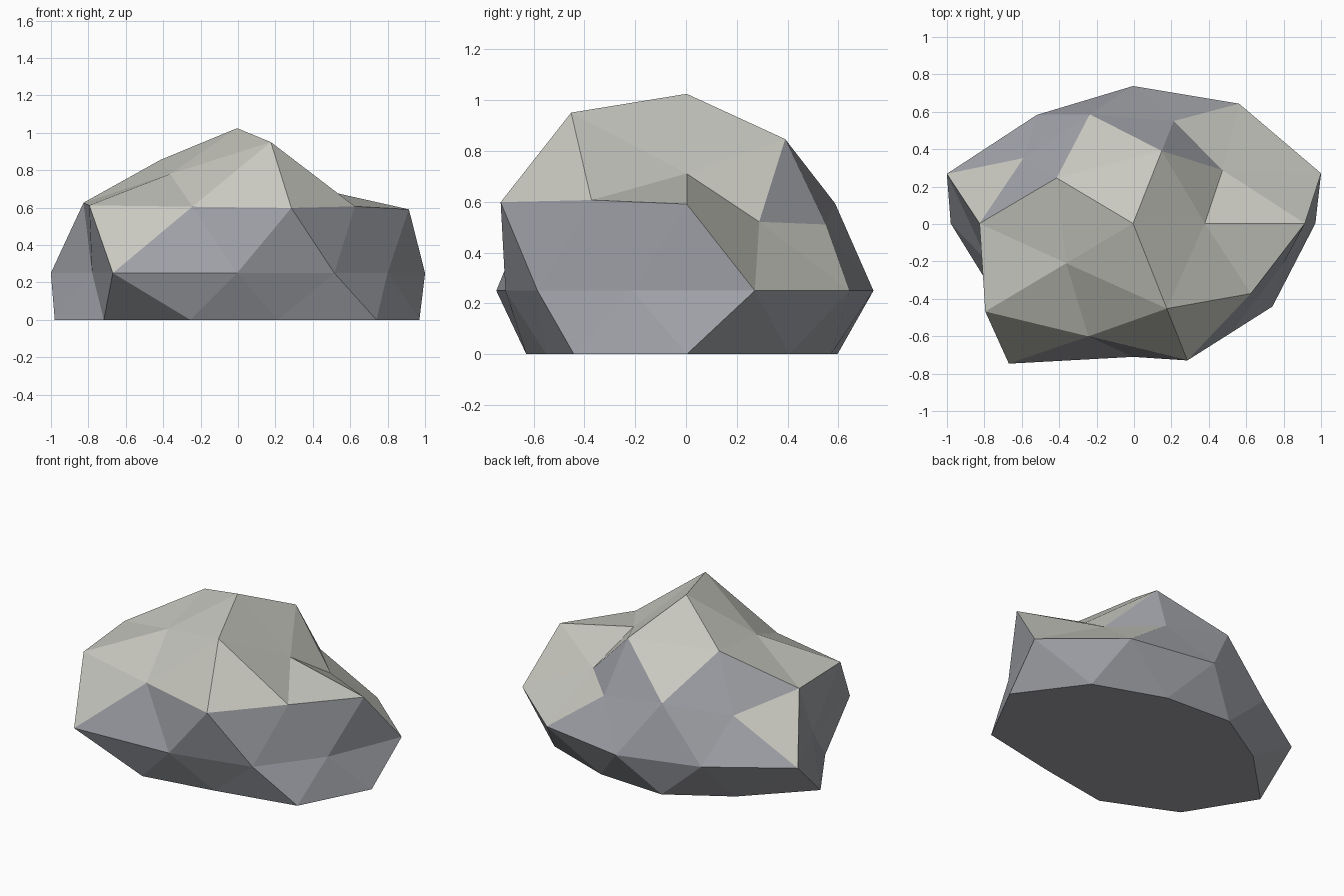
import bpy, bmesh, math

if "Cube" in bpy.data.objects:
    bpy.data.objects.remove(bpy.data.objects["Cube"])

# Spread factor for each vertex of a unit icosphere: ring -> values in order of angle.
# Ring: (lowest unit z, start angle, step, factors)
RINGS = [
    (0.95, 0, 360, [1.044]),                                  # peak
    (0.80, 0, 72, [0.73, 0.945, 0.96, 0.84, 1.11]),           # shoulders
    (0.50, 36, 72, [0.695, 0.88, 0.965, 0.91, 0.915]),        # upper ridge
    (0.40, 0, 72, [1.027, 0.785, 0.81, 1.092, 1.05]),         # upper corners
    (-0.1, 18, 36, [1.057, 0.965, 0.896, 0.875, 1.047,
                    0.815, 1.13, 0.87, 0.885, 0.846]),        # waist
    (-0.48, 36, 72, [0.936, 0.85, 1.09, 0.905, 1.03]),        # base corners
    (-0.60, 0, 72, [1.146, 0.855, 0.89, 1.035, 0.833]),       # base edge middles
    (-2.0, 0, 360, [0.9]),                                    # underside
]
WIDTH_Y, HEIGHT, WAIST_Z = 0.82, 0.742, 0.25


def factor(co):
    for low, start, step, values in RINGS:
        if co.z > low:
            if len(values) == 1:
                return values[0]
            angle = math.degrees(math.atan2(co.y, co.x))
            return values[round((angle - start) / step) % len(values)]


def material(name, colour):
    mat = bpy.data.materials.new(name)
    mat.diffuse_color = (*colour, 1)
    mat.use_nodes = True
    mat.node_tree.nodes["Principled BSDF"].inputs["Base Color"].default_value = mat.diffuse_color
    return mat


# Boulder: dented icosphere, flattened underneath
bm = bmesh.new()
bmesh.ops.create_icosphere(bm, subdivisions=2, radius=1)
for v in bm.verts:
    f = factor(v.co)
    v.co = (v.co.x * f - 0.005, v.co.y * f * WIDTH_Y + 0.003,
            max(0, WAIST_Z + v.co.z * f * HEIGHT))
bm.normal_update()

# Pale stone where faces look upward, grey stone on the steep sides
for face in bm.faces:
    face.smooth = False
    face.material_index = 0 if face.normal.z > 0.555 else 1

mesh = bpy.data.meshes.new("boulder")
bm.to_mesh(mesh)
bm.free()
mesh.materials.append(material("pale_stone", (0.58, 0.58, 0.53)))
mesh.materials.append(material("grey_stone", (0.36, 0.37, 0.40)))
boulder = bpy.data.objects.new("boulder", mesh)
bpy.context.collection.objects.link(boulder)
